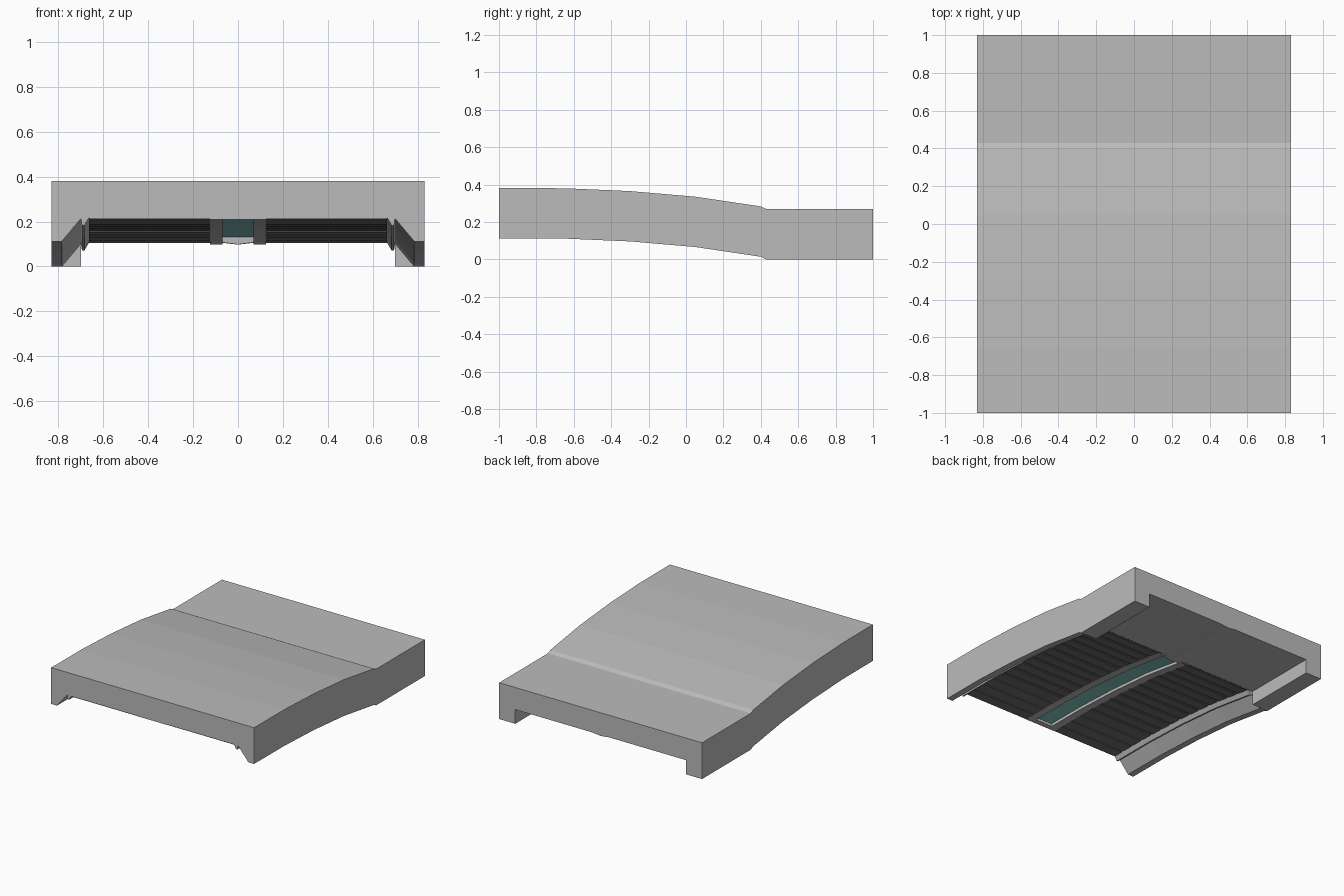
import bpy, bmesh

if "Cube" in bpy.data.objects:
    bpy.data.objects.remove(bpy.data.objects["Cube"])

def material(name, rgb):
    m = bpy.data.materials.new(name)
    m.diffuse_color = (*rgb, 1)
    m.use_nodes = True
    m.node_tree.nodes["Principled BSDF"].inputs["Base Color"].default_value = m.diffuse_color
    return m

GREY = material("mid_grey", (0.5, 0.5, 0.5))
DARK = material("dark_panel", (0.16, 0.16, 0.16))
TEAL = material("teal_glass", (0.25, 0.58, 0.55))

# Shared sag curve of the canopy: (y, drop)
CURVE = [(-1, 0), (-0.65, 0.001), (-0.3, 0.016), (0.05, 0.046), (0.40, 0.098), (0.43, 0.112)]
TOP, HALF = 0.381, 0.832

def drop(y):
    for (y0, d0), (y1, d1) in zip(CURVE, CURVE[1:]):
        if y <= y1:
            return d0 + (d1 - d0) * (y - y0) / (y1 - y0)
    return CURVE[-1][1]

def finish(name, bm, mat=GREY):
    bmesh.ops.recalc_face_normals(bm, faces=bm.faces)
    me = bpy.data.meshes.new(name)
    bm.to_mesh(me)
    bm.free()
    ob = bpy.data.objects.new(name, me)
    bpy.context.collection.objects.link(ob)
    me.materials.append(mat)
    return ob

def sweep(name, section, path, caps=(True, True), mat=GREY):
    """Carry an (x, z) section along a path of (y, drop) stations."""
    bm = bmesh.new()
    rings = [[bm.verts.new((x, y, z - d)) for x, z in section] for y, d in path]
    n = len(section)
    for a, b in zip(rings, rings[1:]):
        for i in range(n):
            j = (i + 1) % n
            bm.faces.new((a[i], a[j], b[j], b[i]))
    if caps[0]:
        bm.faces.new(rings[0])
    if caps[1]:
        bm.faces.new(rings[-1][::-1])
    return finish(name, bm, mat)

def mirrored(half):
    return half + [(-x, z) for x, z in reversed(half) if x > 0]

# Curved front canopy: sloped rims, ceiling, raised spine frame with recess
front = mirrored([(HALF, TOP), (HALF, 0.112), (0.785, 0.112), (0.70, 0.213), (0.665, 0.216),
                  (0.125, 0.216), (0.125, 0.21), (0.07, 0.21), (0.07, 0.233)])
sweep("curved_canopy", front, CURVE, (True, False))

# Flat rear canopy with square side walls and a shallow ridge
rear = mirrored([(HALF, 0.269), (HALF, 0), (0.70, 0), (0.70, 0.105), (0.07, 0.105), (0, 0.097)])
sweep("flat_canopy", rear, [(0.43, 0), (1, 0)], (False, True))

# Spine glass, and the pieces closing the ends of its recess
glass_path = [(-0.96, 0)] + CURVE[1:-1]
sweep("spine_glass", [(-0.068, 0.229), (0.068, 0.229), (0.068, 0.233), (-0.068, 0.233)],
      glass_path, mat=TEAL)
sweep("recess_front_end", [(-0.07, 0.21), (0.07, 0.21), (0.07, 0.233), (-0.07, 0.233)],
      [(-1, 0), (-0.96, 0)])
sweep("recess_rear_end", [(-0.07, 0.107), (0, 0.098), (0.07, 0.107), (0.07, 0.134), (-0.07, 0.134)],
      [(0.40, 0), (0.43, 0)])

# Saw-cut slat outline in (y, z)
SLATS, Y0, Y1, GAP = 14, -0.998, 0.42, 0.022
LOW, HIGH = 0.210, 0.215
pitch = (Y1 - Y0) / SLATS
outline = []
for i in range(SLATS):
    a, b = Y0 + i * pitch, Y0 + (i + 1) * pitch
    outline += [(a, LOW - drop(a)), (b - GAP, LOW - drop(b - GAP)),
                (b - GAP, HIGH - drop(b - GAP)), (b, HIGH - drop(b))]

for side, s in (("left", -1), ("right", 1)):
    # Slatted ceiling panel
    bm = bmesh.new()
    rows = [[bm.verts.new((s * x, y, z)) for y, z in outline] for x in (0.125, 0.665)]
    tops = [[bm.verts.new((s * x, y, 0.2158 - drop(y))) for y, z in outline] for x in (0.125, 0.665)]
    for i in range(len(outline) - 1):
        bm.faces.new((rows[0][i], rows[0][i + 1], rows[1][i + 1], rows[1][i]))
        for r, t in zip(rows, tops):
            bm.faces.new((r[i], r[i + 1], t[i + 1], t[i]))
    for i in (0, -1):
        bm.faces.new((rows[0][i], rows[1][i], tops[1][i], tops[0][i]))
    finish(side + "_slat_panel", bm, DARK)

    # Small rail hanging between slats and rim
    sweep(side + "_rail", [(s * 0.70, 0.213), (s * 0.695, 0.182), (s * 0.685, 0.182), (s * 0.665, 0.216)],
          CURVE)

    # Front end of the rear side wall
    bm = bmesh.new()
    bm.faces.new([bm.verts.new((s * x, 0.43, z))
                  for x, z in ((0.785, 0), (0.70, 0), (0.70, 0.105))])
    finish(side + "_wall_end", bm)
